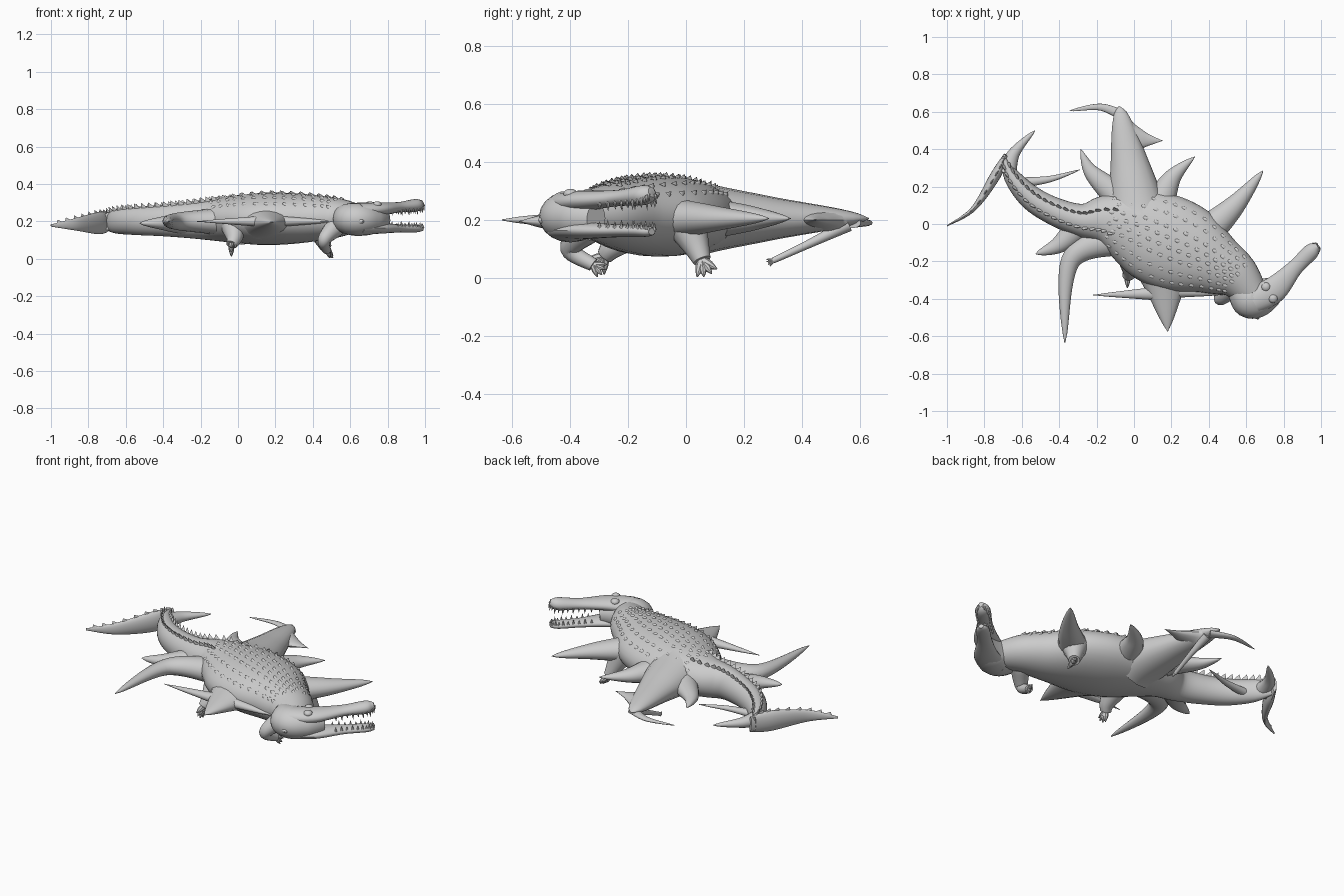
import bpy, bmesh, math
from mathutils import Vector, Matrix

if "Cube" in bpy.data.objects:
    bpy.data.objects.remove(bpy.data.objects["Cube"])

Z, X = Vector((0, 0, 1)), Vector((1, 0, 0))


def sample(pts, u):
    """Catmull-Rom sample of equal-length tuples, u in 0..1"""
    n = len(pts) - 1
    i = min(int(u * n), n - 1)
    f = u * n - i
    a, b, c, d = (pts[max(0, min(n, i + k))] for k in (-1, 0, 1, 2))
    return [0.5 * (2*q + (r-p)*f + (2*p-5*q+4*r-s)*f*f + (3*q-p-3*r+s)*f**3)
            for p, q, r, s in zip(a, b, c, d)]


def level(z0, z1, pts):
    """(x, y, half width, half height) rows become sections rising from z0 to z1"""
    n = len(pts) - 1
    return [(x, y, z0 + (z1 - z0) * i / n, w, h) for i, (x, y, w, h) in enumerate(pts)]


def frame(pts, u, ref=Z):
    s = sample(pts, u)
    t = (Vector(sample(pts, min(1, u + .01))[:3]) - Vector(sample(pts, max(0, u - .01))[:3])).normalized()
    side = t.cross(ref).normalized()
    return Vector(s[:3]), side, side.cross(t), t, max(s[3], .002), max(s[4], .002)


def loft(bm, pts, steps=24, sides=20, ref=Z):
    rings = []
    for k in range(steps + 1):
        c, side, up, t, w, h = frame(pts, k / steps, ref)
        rings.append([bm.verts.new(c + side * w * math.cos(a) + up * h * math.sin(a))
                      for a in (2 * math.pi * j / sides for j in range(sides))])
    for r, q in zip(rings, rings[1:]):
        for j in range(sides):
            bm.faces.new((r[j], r[j-1], q[j-1], q[j]))
    bm.faces.new(rings[0])
    bm.faces.new(rings[-1][::-1])


def cone(bm, base, direction, r, h, sides=8, along=None, stretch=1):
    d = direction.normalized()
    x = (along - d * along.dot(d)).normalized() if along else d.orthogonal().normalized()
    y = d.cross(x)
    ring = [bm.verts.new(base + x * r * stretch * math.cos(a) + y * r * math.sin(a))
            for a in (2 * math.pi * j / sides for j in range(sides))]
    tip = bm.verts.new(base + d * h)
    for j in range(sides):
        bm.faces.new((ring[j-1], ring[j], tip))
    bm.faces.new(ring[::-1])


def finish(bm, name, angle=40):
    bmesh.ops.recalc_face_normals(bm, faces=bm.faces)
    me = bpy.data.meshes.new(name)
    bm.to_mesh(me)
    bm.free()
    ob = bpy.data.objects.new(name, me)
    bpy.context.collection.objects.link(ob)
    bpy.ops.object.select_all(action='DESELECT')
    ob.select_set(True)
    bpy.context.view_layer.objects.active = ob
    bpy.ops.object.shade_smooth_by_angle(angle=math.radians(angle))


def part(name, pts, steps=24, sides=20):
    bm = bmesh.new()
    loft(bm, pts, steps, sides)
    finish(bm, name)


def fin(name, w, h, power, *xy, z=.2):
    """Flat pointed fin: width and height taper to nothing along a bent path"""
    spine = [sample(xy, k / 16) for k in range(17)]
    part(name, [(x, y, z, w * (1 - k / 16) ** power, h * (1 - k / 16) ** max(power, .8))
                for k, (x, y) in enumerate(spine)], 24, 16)


def leg(name, hip, knee, foot, r):
    """Tapered leg with four splayed claws"""
    bm = bmesh.new()
    sizes = (r, r * .62, r * .42)
    loft(bm, [(*p, s, s) for p, s in zip((hip, knee, foot), sizes)], 16, 14, X)
    foot, shin = Vector(foot), (Vector(foot) - Vector(knee)).normalized()
    spread = shin.cross(X).normalized()
    for k in range(4):
        d = (shin + spread * (k - 1.5) * .5 + X * .3).normalized()
        end = foot + d * r * .9
        end.z = max(end.z, .004)
        mid = foot.lerp(end, .5)
        loft(bm, [(*p, r * s, r * s) for p, s in ((foot - d * .01, .22), (mid, .2), (end, .03))], 6, 8, X)
    finish(bm, name)


# Body from tail bend to neck
body = level(.198, .222, [(-.70, .36, .012, .045), (-.65, .25, .045, .065), (-.55, .14, .065, .075),
                          (-.42, .065, .075, .083), (-.28, .02, .09, .095), (-.15, .02, .14, .11),
                          (0, -.02, .215, .128), (.15, -.085, .25, .14), (.3, -.145, .235, .135),
                          (.44, -.215, .17, .12), (.55, -.28, .125, .1), (.64, -.38, .08, .07)])
part("body", body, 70, 32)

# Tail tip behind the bend
tail = level(.198, .178, [(-.685, .37, .012, .045), (-.74, .26, .028, .06), (-.86, .08, .014, .035), (-1, -.01, .003, .006)])
part("tail_tip", tail, 30)

# Head with open jaws
part("head", level(.215, .205, [(.55, -.34, .06, .07), (.62, -.40, .105, .088), (.71, -.37, .09, .08), (.79, -.31, .04, .05)]))
upper = level(.255, .296, [(.64, -.41, .07, .045), (.75, -.35, .07, .036), (.86, -.235, .043, .028),
                           (.95, -.145, .042, .034), (.985, -.118, .014, .018)])
lower = level(.165, .16, [(.64, -.41, .08, .035), (.75, -.35, .07, .03), (.86, -.235, .042, .022),
                          (.95, -.145, .036, .02), (.985, -.118, .014, .012)])
part("upper_jaw", upper, 30)
part("lower_jaw", lower, 30)

# Teeth along both jaws
bm = bmesh.new()
for jaw, sgn in ((upper, -1), (lower, 1)):
    for k in range(11):
        c, side, up, t, w, h = frame(jaw, .42 + .54 * k / 10)
        for s in (-1, 1):
            cone(bm, c + side * s * w * .8 + up * sgn * h * .4, up * sgn, .008, h * .6 + .009 + .008 * (k % 2), 6)
finish(bm, "teeth")

# Low brow bumps
bm = bmesh.new()
c, side, up, t, w, h = frame(upper, .2)
for s in (-1, 1):
    m = Matrix.Translation(c + side * s * w * .5 + up * h * .7) @ Matrix.Diagonal((.025, .025, .018, 1))
    bmesh.ops.create_uvsphere(bm, u_segments=12, v_segments=8, radius=1, matrix=m)
finish(bm, "brows")

# Fins around the flanks, head and tail
fin("jaw_corner_fin", .08, .07, .8, (.62, -.39), (.665, -.51))
fin("tail_end_fin", .055, .05, .8, (-.68, .27), (-.64, .38), (-.53, .5))
fin("tail_left_fin", .03, .025, .8, (-.62, .22), (-.45, .24), (-.29, .29), z=.18)
fin("left_limb", .17, .13, .65, (.02, .05), (-.02, .3), (-.08, .63), z=.205)
fin("left_limb_end", .03, .018, .7, (-.05, .575), (-.18, .625), (-.345, .605), z=.19)
fin("left_limb_barb", .1, .04, 1.3, (-.03, .46), (.06, .45), (.155, .445))
fin("left_rear_fin", .08, .06, 1, (-.1, .16), (-.23, .28), (-.285, .4))
fin("left_mid_fin", .1, .08, 1, (.12, .06), (.2, .24), (.325, .36), z=.205)
fin("left_front_fin", .1, .08, .85, (.36, -.07), (.54, .1), (.69, .285), z=.205)
fin("right_front_fin", .17, .095, 1.1, (.16, -.24), (.18, -.575), z=.195)
fin("right_thin_fin", .05, .04, 1.1, (.2, -.37), (-.22, -.38))
fin("right_rear_limb", .09, .075, .8, (-.1, -.08), (-.34, -.2), (-.37, -.635))
fin("right_tail_fin", .08, .065, .8, (-.28, 0), (-.4, -.11), (-.525, -.16), z=.19)
fin("right_arm", .035, .03, .4, (.22, -.36), (.52, -.36))

# Legs
leg("front_right_leg", (.52, -.34, .17), (.46, -.40, .1), (.475, -.32, .045), .055)
leg("front_left_leg", (.42, 0, .19), (.45, .035, .11), (.47, .055, .06), .075)
leg("back_right_leg", (-.02, -.18, .17), (-.02, -.25, .11), (-.035, -.28, .075), .07)
leg("back_left_leg", (-.05, .56, .185), (-.04, .44, .125), (-.04, .3, .06), .025)

# Rows of back plates
bm = bmesh.new()
for row, ang in enumerate((-.95, -.62, -.32, -.1, .1, .32, .62, .95)):
    for k in range(14):
        u = .47 + .42 * (k + .5 * (row % 2)) / 13
        c, side, up, t, w, h = frame(body, u)
        n = (side * math.sin(ang) / w + up * math.cos(ang) / h).normalized()
        p = c + side * w * math.sin(ang) + up * h * math.cos(ang)
        cone(bm, p - n * .004, n - t * .25, .012, .017, 8, t, 1.5)
finish(bm, "back_plates", 60)

# Saw-toothed tail crest: twin rows, then a single row on the tip
bm = bmesh.new()
for k in range(18):
    c, side, up, t, w, h = frame(body, .05 + .43 * k / 17)
    for a in (-.4, .4):
        cone(bm, c + side * w * math.sin(a) + up * (h * math.cos(a) - .008), up + side * a - t * .4, .009, .036, 6, t, 2.4)
for k in range(9):
    c, side, up, t, w, h = frame(tail, .12 + .75 * k / 8)
    cone(bm, c + up * (h - .008), up + t * .5, .006, .025, 6, t, 3.5)
finish(bm, "tail_crest", 60)
